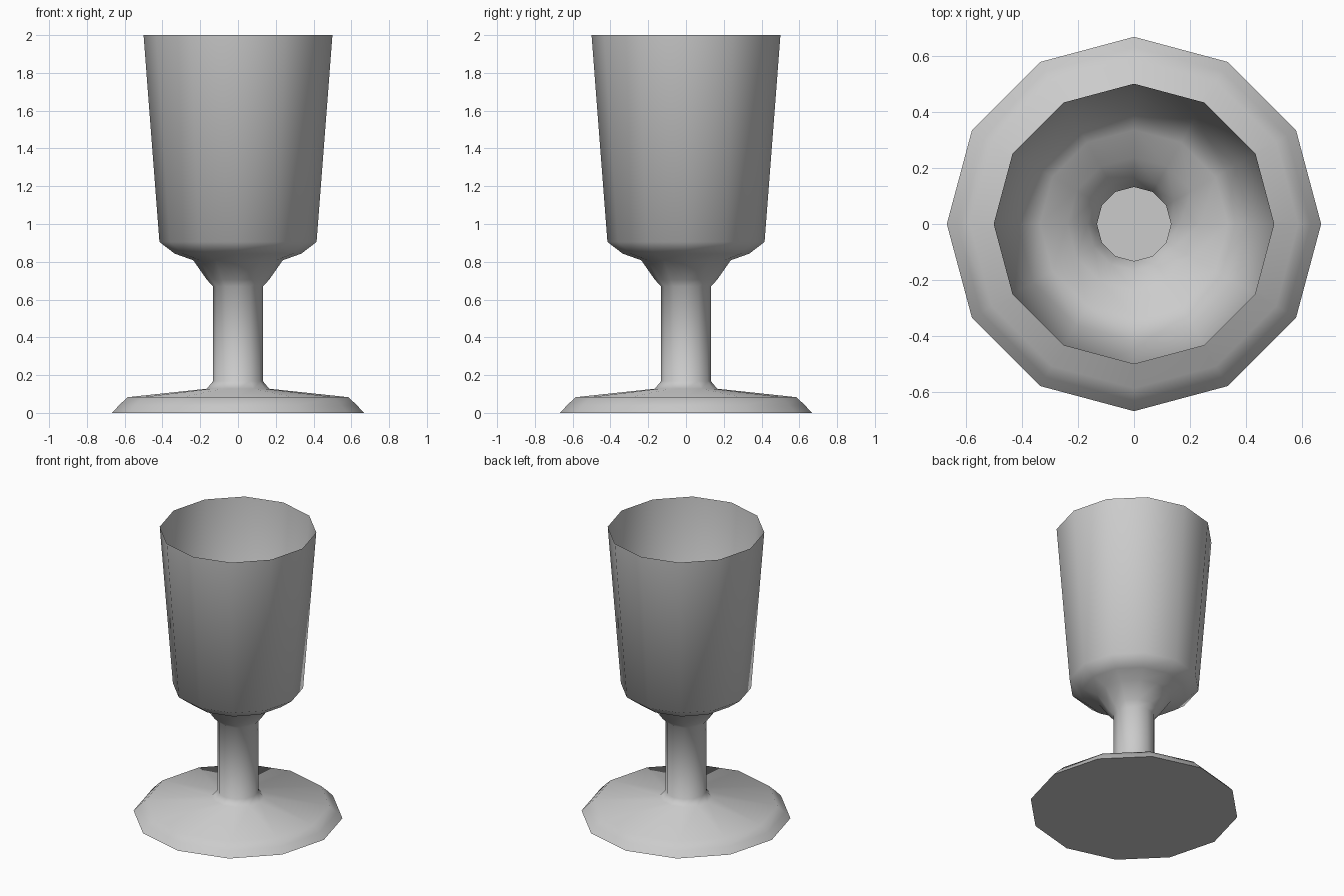
import bpy, bmesh
from math import cos, sin, pi, radians

if "Cube" in bpy.data.objects:
    bpy.data.objects.remove(bpy.data.objects["Cube"])

SIDES = 12

# Half profile (radius, height) from the foot up to the open rim
PROFILE = [
    (0.667, 0.0), (0.63, 0.04), (0.585, 0.083),      # foot edge
    (0.165, 0.128), (0.132, 0.168),                  # foot top into stem
    (0.132, 0.67), (0.165, 0.705),                   # stem top
    (0.237, 0.808), (0.335, 0.843), (0.416, 0.905),  # bowl bottom
    (0.5, 2.0),                                      # open rim
]


def lathe(name, profile, sides):
    bm = bmesh.new()
    rings = [[bm.verts.new((r * cos(2 * pi * i / sides),
                            r * sin(2 * pi * i / sides), z))
              for i in range(sides)] for r, z in profile]
    for low, high in zip(rings, rings[1:]):
        for i in range(sides):
            j = (i + 1) % sides
            bm.faces.new((low[i], low[j], high[j], high[i]))
    # Flat underside of the foot
    bm.faces.new(rings[0][::-1])
    mesh = bpy.data.meshes.new(name)
    bm.to_mesh(mesh)
    bm.free()
    obj = bpy.data.objects.new(name, mesh)
    bpy.context.collection.objects.link(obj)
    return obj


# Thin single-walled goblet with a hollow stem
goblet = lathe("goblet", PROFILE, SIDES)
bpy.context.view_layer.objects.active = goblet
goblet.select_set(True)
bpy.ops.object.shade_smooth_by_angle(angle=radians(65))
